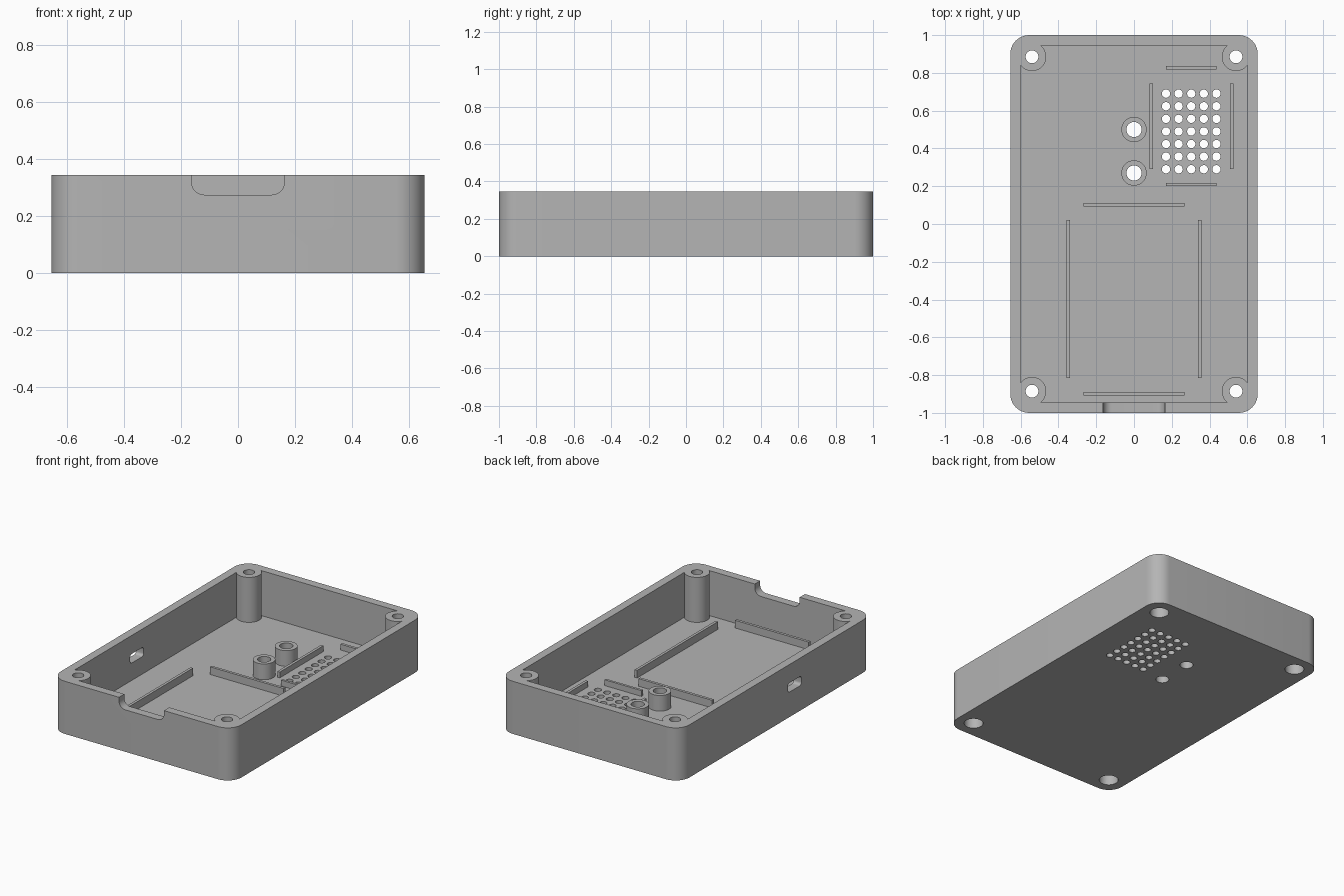
import bpy, bmesh, math
from mathutils import Matrix

cube = bpy.data.objects.get("Cube")
if cube:
    bpy.data.objects.remove(cube, do_unlink=True)

WIDTH, LENGTH, HEIGHT = 1.31, 2.0, 0.345
WALL, FLOOR = 0.055, 0.05

grey = bpy.data.materials.new("grey plastic")
grey.use_nodes = True
grey.diffuse_color = (0.46, 0.46, 0.46, 1)
grey.node_tree.nodes["Principled BSDF"].inputs["Base Color"].default_value = (0.46, 0.46, 0.46, 1)


def rounded(w, h, r, cx=0, cy=0, seg=10):
    """Outline of a rectangle with rounded corners."""
    pts = []
    for i, (sx, sy) in enumerate([(1, 1), (-1, 1), (-1, -1), (1, -1)]):
        for k in range(seg + 1):
            a = math.pi / 2 * (i + k / seg)
            pts.append((cx + sx * (w / 2 - r) + r * math.cos(a),
                        cy + sy * (h / 2 - r) + r * math.sin(a)))
    return pts


def circle(cx, cy, r, n=32):
    return [(cx + r * math.cos(math.tau * k / n), cy + r * math.sin(math.tau * k / n))
            for k in range(n)]


def box(x0, x1, y0, y1):
    return [(x0, y0), (x1, y0), (x1, y1), (x0, y1)]


def prisms(name, outlines, z0, z1, matrix=Matrix()):
    """One object made of outlines extruded from z0 to z1."""
    bm = bmesh.new()
    for pts in outlines:
        base = bm.faces.new([bm.verts.new((x, y, z0)) for x, y in pts])
        top = bmesh.ops.extrude_face_region(bm, geom=[base])["geom"]
        bmesh.ops.translate(bm, vec=(0, 0, z1 - z0),
                            verts=[g for g in top if isinstance(g, bmesh.types.BMVert)])
    bmesh.ops.recalc_face_normals(bm, faces=bm.faces)
    bm.transform(matrix)
    mesh = bpy.data.meshes.new(name)
    bm.to_mesh(mesh)
    bm.free()
    mesh.materials.append(grey)
    obj = bpy.data.objects.new(name, mesh)
    bpy.context.collection.objects.link(obj)
    return obj


def cut(target, cutter):
    """Subtract the cutter from the target, then discard the cutter."""
    mod = target.modifiers.new("cut", "BOOLEAN")
    mod.operation, mod.solver, mod.object = "DIFFERENCE", "EXACT", cutter
    bpy.context.view_layer.objects.active = target
    bpy.ops.object.modifier_apply(modifier=mod.name)
    bpy.data.objects.remove(cutter, do_unlink=True)


corners = [(sx * 0.54, sy * 0.885) for sx in (-1, 1) for sy in (-1, 1)]
posts = [(0, 0.27), (0, 0.5)]

# Cavity, leaving the corner bosses and the two short posts standing
cavity = prisms("cavity", [rounded(WIDTH - 2 * WALL, LENGTH - 2 * WALL, 0.045)], FLOOR, HEIGHT + 0.1)
cut(cavity, prisms("bosses", [circle(x, y, 0.075, 48) for x, y in corners], -0.1, HEIGHT + 0.2))
cut(cavity, prisms("posts", [circle(x, y, 0.067, 40) for x, y in posts], -0.1, 0.153))

# Tray with rounded corners
case = prisms("case_tray", [rounded(WIDTH, LENGTH, 0.1)], 0, HEIGHT)
cut(case, cavity)

# Screw holes, with wider recesses from below
cut(case, prisms("screw_holes", [circle(x, y, 0.034) for x, y in corners], -0.1, HEIGHT + 0.1))
cut(case, prisms("screw_recesses", [circle(x, y, 0.058) for x, y in corners], -0.1, 0.12))
cut(case, prisms("post_holes", [circle(x, y, 0.04) for x, y in posts], -0.1, HEIGHT))

# Grille of small round holes
step = 0.0667
cut(case, prisms("grille", [circle(0.303 + i * step, 0.49 + j * step, 0.022, 20)
                            for i in range(-2, 3) for j in range(-3, 4)], -0.1, 0.1))

# Rounded notch in the front rim
upright = Matrix.Rotation(math.pi / 2, 4, "X")
cut(case, prisms("notch", [rounded(0.326, 0.2, 0.045, 0, 0.375)], 0.92, 1.1, upright))

# Connector slot through the right wall
sideways = Matrix.Rotation(math.pi / 2, 4, "Z") @ upright
cut(case, prisms("slot", [rounded(0.14, 0.06, 0.018, -0.19, 0.194, 6)], -0.75, -0.55, sideways))

# Locating ribs on the floor
ribs = {
    "tray_rib_right": (box(-0.358, -0.34, -0.815, 0.02), 0.1),
    "tray_rib_left": (box(0.34, 0.358, -0.815, 0.02), 0.1),
    "tray_rib_back": (box(-0.267, 0.267, 0.092, 0.11), 0.1),
    "tray_rib_front": (box(-0.267, 0.267, -0.908, -0.89), 0.1),
    "grille_rib_right": (box(0.082, 0.1, 0.29, 0.745), 0.088),
    "grille_rib_left": (box(0.508, 0.526, 0.29, 0.745), 0.088),
    "grille_rib_back": (box(0.17, 0.437, 0.818, 0.836), 0.088),
    "grille_rib_front": (box(0.17, 0.437, 0.202, 0.218), 0.088),
}
for name, (outline, top) in ribs.items():
    prisms(name, [outline], FLOOR - 0.01, top)

# Smooth the round walls and keep the edges sharp
bpy.ops.object.select_all(action="DESELECT")
case.select_set(True)
bpy.context.view_layer.objects.active = case
bpy.ops.object.shade_smooth_by_angle(angle=math.radians(30))
